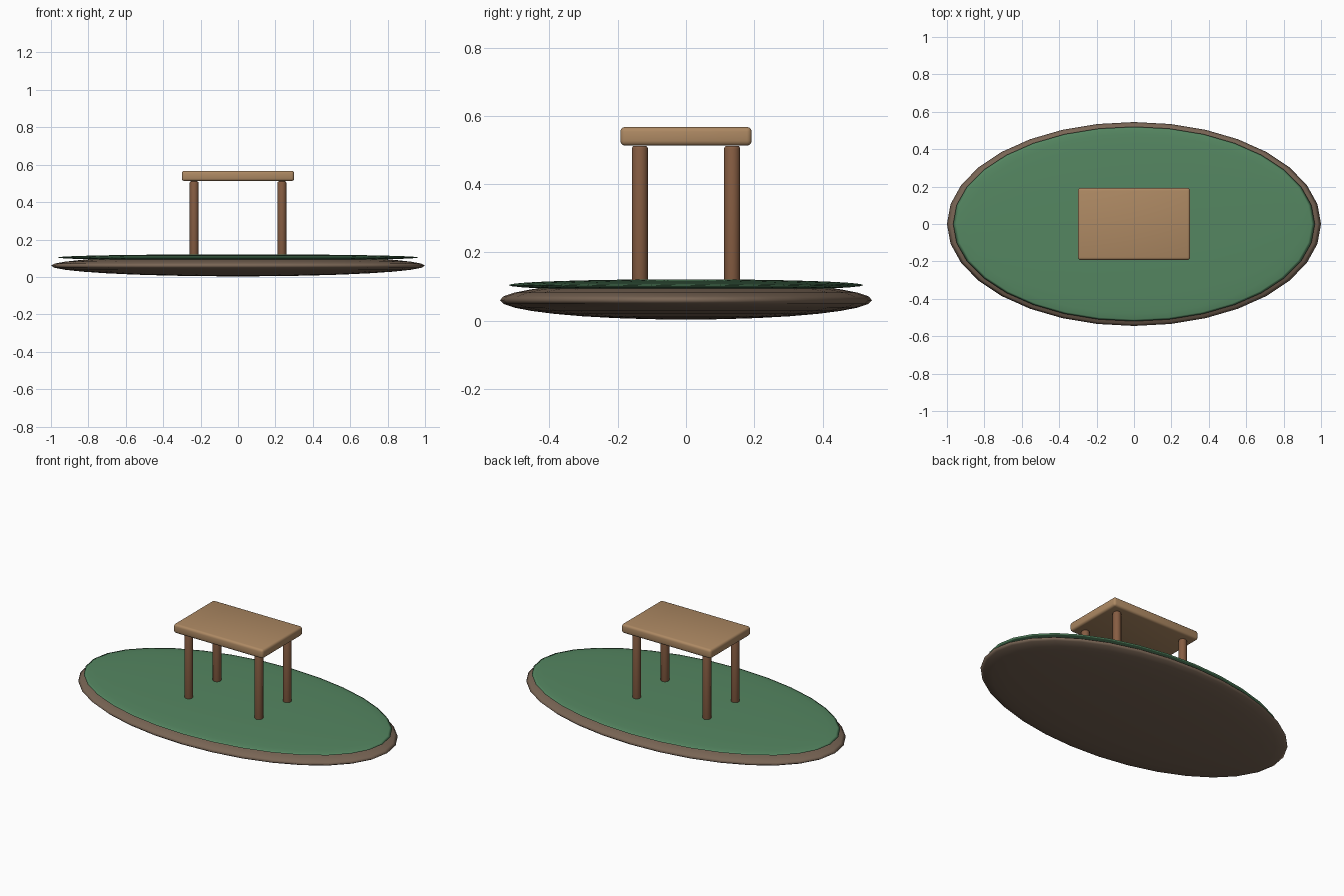
import bpy, math

if "Cube" in bpy.data.objects:
    bpy.data.objects.remove(bpy.data.objects["Cube"])


def material(name, rgb):
    m = bpy.data.materials.new(name)
    m.diffuse_color = (*rgb, 1)
    m.use_nodes = True
    m.node_tree.nodes["Principled BSDF"].inputs["Base Color"].default_value = m.diffuse_color
    return m


GRASS = material("grass green", (0.09, 0.24, 0.12))
EARTH = material("earth brown", (0.19, 0.13, 0.09))
TOP_WOOD = material("light wood", (0.42, 0.25, 0.125))
LEG_WOOD = material("dark wood", (0.24, 0.11, 0.055))


def finish(name, mat, bevel=0, angle=30):
    """Name, colour, round the edges and shade the active object."""
    ob = bpy.context.object
    ob.name = name
    ob.data.materials.append(mat)
    bpy.ops.object.transform_apply(location=False, rotation=False, scale=True)
    if bevel:
        b = ob.modifiers.new("rounded edges", 'BEVEL')
        b.width = bevel
        b.segments = 3
        b.limit_method = 'ANGLE'
        b.angle_limit = math.radians(40)
        bpy.ops.object.modifier_apply(modifier=b.name)
    bpy.ops.object.shade_smooth_by_angle(angle=math.radians(angle))
    return ob


def disc(name, mat, z, radii):
    """Flattened sphere."""
    bpy.ops.mesh.primitive_uv_sphere_add(segments=32, ring_count=16, radius=1,
                                         location=(0, 0, z))
    bpy.context.object.scale = radii
    finish(name, mat, angle=180)


# Oval island: earth lens with a thinner grass lens on top
disc("earth_base", EARTH, 0.06, (1.0, 0.545, 0.057))
disc("grass_layer", GRASS, 0.104, (0.967, 0.52, 0.017))

# Table top
bpy.ops.mesh.primitive_cube_add(size=1, location=(0, 0, 0.54))
bpy.context.object.scale = (0.60, 0.385, 0.055)
finish("table_top", TOP_WOOD, 0.014)

# Four round legs
for side, sx in (("left", -1), ("right", 1)):
    for end, sy in (("front", -1), ("back", 1)):
        bpy.ops.mesh.primitive_cylinder_add(vertices=20, radius=0.0235, depth=0.405,
                                            location=(sx * 0.235, sy * 0.135, 0.3095))
        finish(f"{end}_{side}_leg", LEG_WOOD, 0.008)
